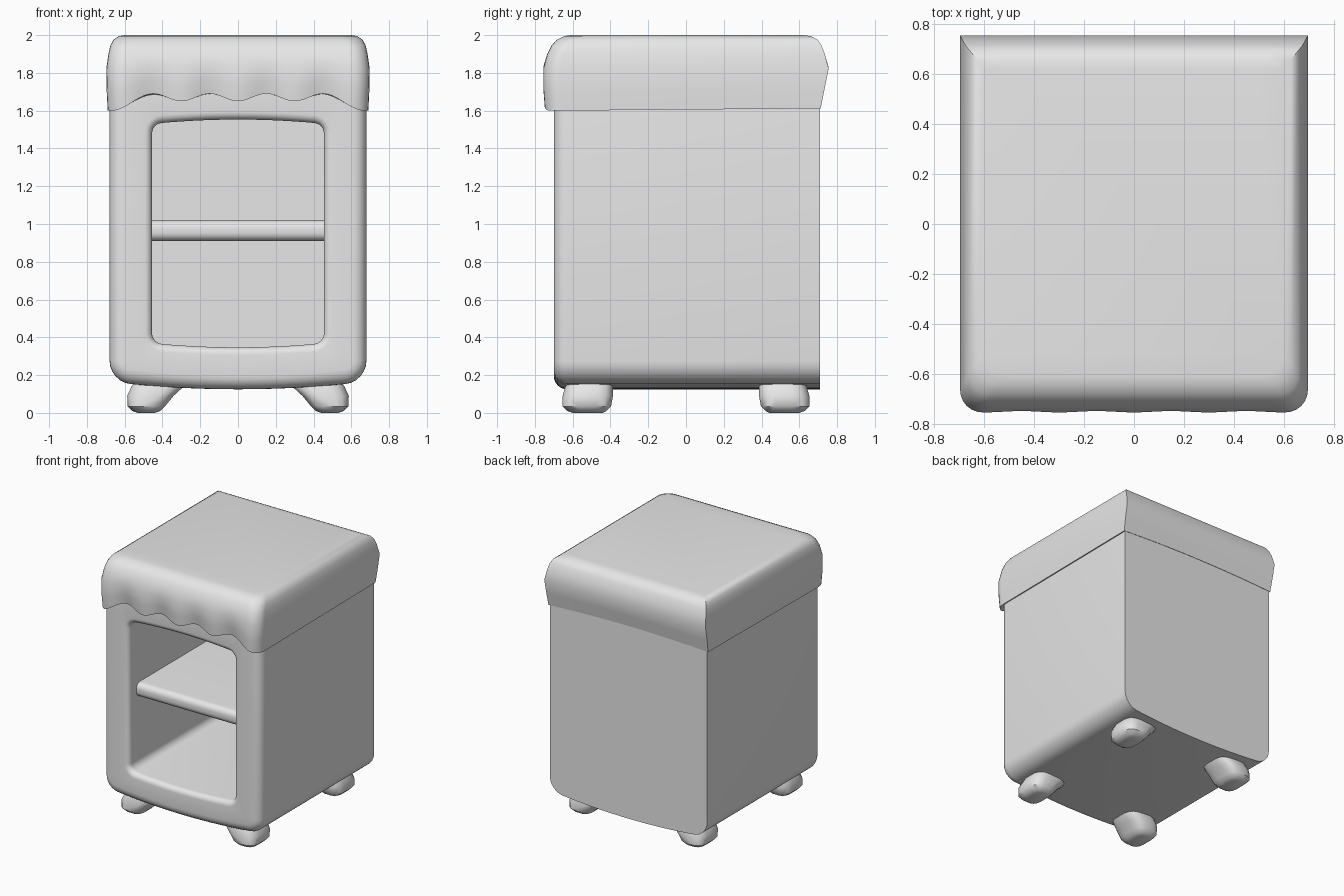
import bpy, bmesh, math

cube = bpy.data.objects.get("Cube")
if cube:
    bpy.data.objects.remove(cube)

grey = bpy.data.materials.new("plain_grey")
grey.use_nodes = True
grey.diffuse_color = (0.8, 0.8, 0.8, 1)
grey.node_tree.nodes["Principled BSDF"].inputs["Base Color"].default_value = (0.8, 0.8, 0.8, 1)


def loft(name, rings):
    """Skin a list of equal-length closed rings and cap both ends."""
    bm = bmesh.new()
    loops = [[bm.verts.new(p) for p in ring] for ring in rings]
    n = len(loops[0])
    for a, b in zip(loops, loops[1:]):
        for i in range(n):
            j = (i + 1) % n
            bm.faces.new((a[i], a[j], b[j], b[i]))
    bm.faces.new(loops[0])
    bm.faces.new(loops[-1])
    bmesh.ops.recalc_face_normals(bm, faces=bm.faces)
    mesh = bpy.data.meshes.new(name)
    bm.to_mesh(mesh)
    bm.free()
    mesh.materials.append(grey)
    obj = bpy.data.objects.new(name, mesh)
    bpy.context.collection.objects.link(obj)
    bpy.ops.object.select_all(action='DESELECT')
    obj.select_set(True)
    bpy.context.view_layer.objects.active = obj
    bpy.ops.object.shade_smooth_by_angle(angle=math.radians(42))
    return obj


def arc(cx, cy, r, start, steps=6):
    """Quarter circle running counter-clockwise from a start angle in degrees."""
    return [(cx + r * math.cos(math.radians(start + 90 * i / steps)),
             cy + r * math.sin(math.radians(start + 90 * i / steps)))
            for i in range(steps + 1)]


def between(a, b, steps):
    """Points strictly between two ends."""
    return [(a[0] + (b[0] - a[0]) * i / steps, a[1] + (b[1] - a[1]) * i / steps)
            for i in range(1, steps)]


def bowed_ring(y, hw, low, high, r, bow_low, bow_high, inset=0):
    """Rounded rectangle facing the front, with bowed lower and upper edges."""
    hw, low, high, r = hw - inset, low + inset, high - inset, max(r - inset, 0.01)
    x, lo, hi = hw - r, low + r, high - r
    pts = arc(-x, lo, r, 180) + between((-x, low), (x, low), 16)
    pts += arc(x, lo, r, 270) + arc(x, hi, r, 0)
    pts += between((x, high), (-x, high), 16) + arc(-x, hi, r, 90)
    mid = (low + high) / 2
    ring = []
    for px, pz in pts:
        swell = 1 - (px / hw) ** 2
        ring.append((px, y, pz - bow_low * swell if pz < mid else pz + bow_high * swell))
    return ring


# Cabinet: outer shell, rounded front frame and hollow compartment in one skin
outer = (0.68, 0.165, 1.82, 0.11, 0.04, 0)
opening = (0.455, 0.37, 1.53, 0.05, 0.023, 0.023)
back, front, edge, lip = 0.71, -0.70, 0.07, 0.04
rings = [bowed_ring(back, *outer)]
for i in range(7):
    a = math.pi / 2 * i / 6
    rings.append(bowed_ring(front + edge * (1 - math.sin(a)), *outer,
                            inset=edge * (1 - math.cos(a))))
for i in range(7):
    a = math.pi / 2 * i / 6
    rings.append(bowed_ring(front + lip * (1 - math.cos(a)), *opening,
                            inset=-lip * (1 - math.sin(a))))
rings.append(bowed_ring(0.66, *opening))
loft("cabinet", rings)

# Shelf with a rounded front edge, extruded across the compartment
nose = arc(-0.56, 0.975, 0.045, 90) + arc(-0.56, 0.955, 0.045, 180)
side = [(0.67, 1.02)] + nose + [(0.67, 0.91)]
loft("shelf", [[(x, y, z) for y, z in side] for x in (-0.46, 0.46)])


# Draped cover with a scalloped front hem
def hem_height(x, y):
    if y > 0:
        return 1.612 + 0.02 * max(0, 1 - (x / 0.69) ** 2)
    ax = abs(x)
    if ax < 0.45:
        return 1.67 - 0.02 * math.cos(ax / 0.3 * math.tau)
    t = min(1, (ax - 0.45) / 0.22)
    return 1.645 + 0.045 * math.cos(math.pi * t)


def cover_ring(z, hw, yf, yb, r=0.09):
    x = hw - r
    pts = between((hw, yb), (-hw, yb), 12)
    pts = [(hw, yb)] + pts + [(-hw, yb)]
    pts += arc(-x, yf + r, r, 180) + between((-x, yf), (x, yf), 64) + arc(x, yf + r, r, 270)
    drop = max(0, (1.9 - z) / 0.3)
    ring = []
    for px, py in pts:
        pz = z if z > 1.9 else 1.9 - drop * (1.9 - hem_height(px, py))
        if py < yf + 0.01 and abs(px) < 0.6:
            py += 0.01 * drop * (1 - math.cos(px / 0.3 * math.tau))
        ring.append((px, py, pz))
    return ring


profile = [(2.0, 0.60, -0.61, 0.62), (1.995, 0.63, -0.645, 0.66),
           (1.975, 0.66, -0.685, 0.697), (1.945, 0.676, -0.712, 0.717),
           (1.9, 0.686, -0.735, 0.735), (1.82, 0.697, -0.755, 0.755),
           (1.7, 0.695, -0.755, 0.732), (1.6, 0.69, -0.748, 0.713),
           (1.6, 0.62, -0.67, 0.67)]
loft("cover", [cover_ring(*level) for level in profile])


# Four splayed, soft-cornered feet
def foot_ring(z, x0, x1, y0, y1, sx, sy):
    cx, cy, rx, ry = (x0 + x1) / 2, (y0 + y1) / 2, (x1 - x0) / 2, (y1 - y0) / 2
    ring = []
    for i in range(16):
        a = math.tau * (i + 0.5) / 16
        c, s = math.cos(a), math.sin(a)
        ring.append((sx * (cx + rx * math.copysign(abs(c) ** 0.6, c)),
                     sy * (cy + ry * math.copysign(abs(s) ** 0.6, s)), z))
    return ring


foot = [(0, 0.44, 0.53, 0.44, 0.60), (0.01, 0.41, 0.56, 0.42, 0.63),
        (0.035, 0.385, 0.585, 0.395, 0.655), (0.09, 0.34, 0.588, 0.385, 0.655),
        (0.14, 0.285, 0.565, 0.385, 0.64), (0.2, 0.26, 0.53, 0.40, 0.62)]
for sy, end in ((-1, "front"), (1, "back")):
    for sx, hand in ((1, "left"), (-1, "right")):
        loft(f"{end}_{hand}_foot", [foot_ring(*level, sx, sy) for level in foot])
